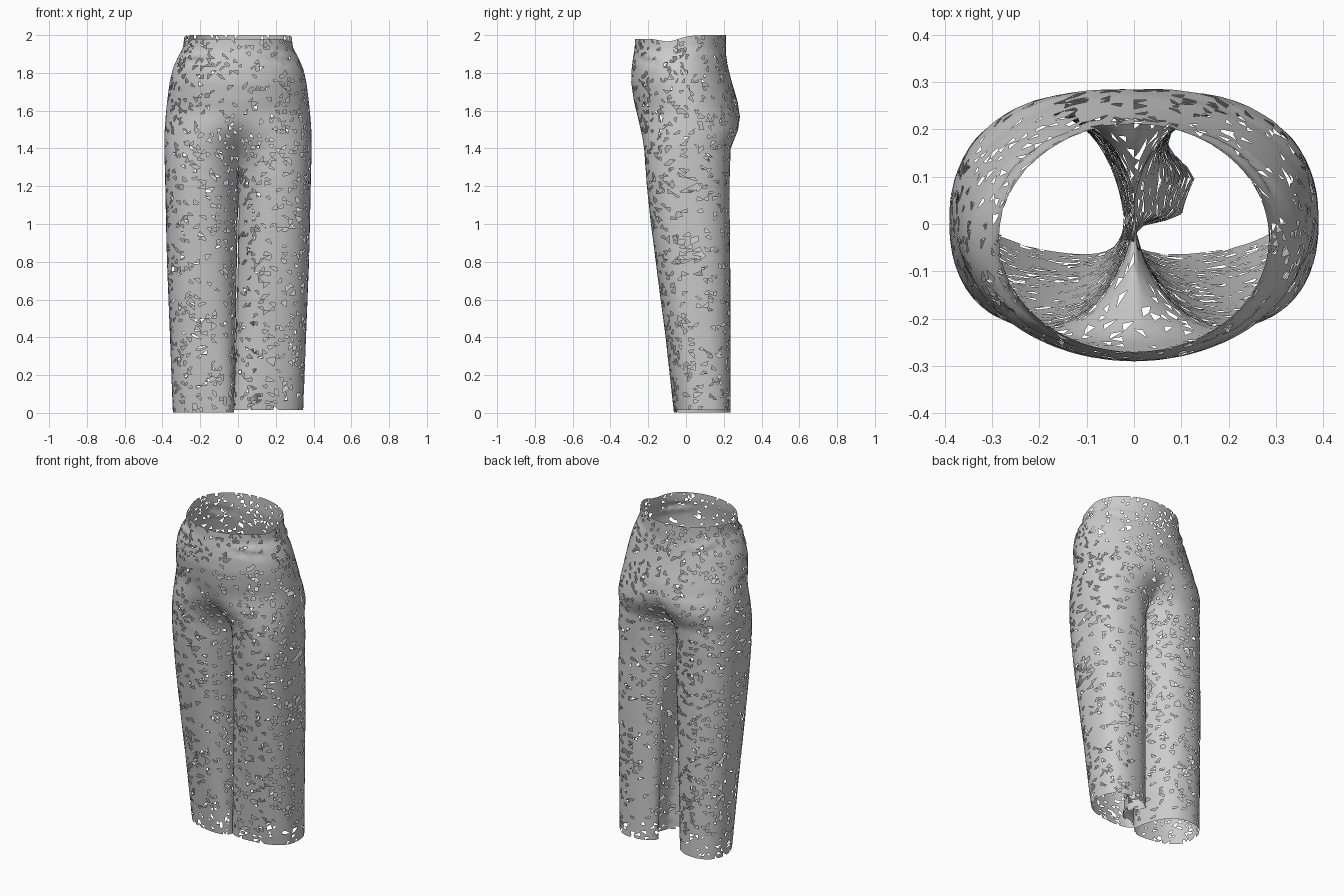
import bpy, bmesh, math, random

if "Cube" in bpy.data.objects:
    bpy.data.objects.remove(bpy.data.objects["Cube"])

random.seed(4)
U, V = 46, 96          # columns around one half, rows up the height

# height, half width, front y, back y
PROFILE = [
    (0.0, .345, -.064, .236), (0.4, .360, -.108, .235), (0.8, .376, -.160, .234),
    (1.0, .381, -.186, .232), (1.2, .385, -.207, .230), (1.4, .390, -.222, .236),
    (1.45, .390, -.229, .257), (1.5, .388, -.240, .276), (1.57, .383, -.256, .286),
    (1.65, .375, -.276, .273), (1.75, .362, -.290, .243), (1.82, .346, -.288, .225),
    (1.9, .312, -.278, .211), (1.94, .292, -.272, .211), (2.0, .285, -.270, .211)]
CROTCH = 1.25


def smooth(a, b, v):
    t = max(0.0, min(1.0, (v - a) / (b - a)))
    return t * t * (3 - 2 * t)


def section(z):
    for a, b in zip(PROFILE, PROFILE[1:]):
        if z <= b[0]:
            t = (z - a[0]) / (b[0] - a[0])
            return [p + (q - p) * t for p, q in zip(a[1:], b[1:])]
    return PROFILE[-1][1:]


def power(v, e):
    return math.copysign(abs(v) ** e, v)


def raw(u, z):
    """Blend of half a trunk ellipse and a full leg loop, x in half widths."""
    w, f, b = section(z)
    c, h = (f + b) / 2, (b - f) / 2
    s = max(0.0, min(1.0, (z - CROTCH) / .38))
    t = (1 - s) ** 1.6
    low = max(0.0, min(1.0, (1.1 - z) / 1.1))
    a = 2 * math.pi * u
    tx, ty = math.sin(math.pi * u), -math.cos(math.pi * u)
    # rounder toward the inner seam, fuller on the outside
    lx = .5 - .5 * power(math.cos(a), .88)
    ly = -power(math.sin(a), 1.12 if math.cos(a) > 0 else .8)
    seam = ((1 + math.cos(a)) / 2) ** 3          # pull toward the inner seam
    y = c + h * (ty + (ly - ty) * t) + t * seam * (.03 - .04 * low - c)
    return (tx + (lx - tx) * t) * w, y, seam, low


limits = {}


def point(u, z, side):
    key = round(z, 3)
    if key not in limits:
        ys = [raw(i / 48, key)[1] for i in range(49)]
        limits[key] = min(ys), max(ys)
    lo, hi = limits[key]
    w, f, b = section(z)
    x, y, seam, low = raw(u, z)
    y = f + (y - lo) * (b - f) / (hi - lo)
    x *= side
    x -= (.03 if side > 0 else .022) * low * seam
    # collapsed fold inside the right leg
    if side > 0:
        near = max(0.0, 1 - max(x, 0) / .24)
        x += .13 * low ** .8 * near * smooth(-.02, .02, y) * (1 - smooth(.09, .2, y))
    # gathered wrinkles below the waistband at the sides
    band = math.exp(-((z - 1.88) / .03) ** 2) * math.sin(2 * math.pi * u) ** 6
    ripple = 1 + .04 * band * math.sin(z * 95 + u * 14)
    # wavy waist rim
    rim = smooth(1.85, 2.0, z)
    dip = -.02 * (1 - smooth(-.28, .12, y)) - .022 * math.exp(-((y + .09) / .07) ** 2)
    hem = (.015 if side > 0 else .003) * (1 - smooth(0, .1, z))
    return x * ripple, y * ripple, z + rim * dip + hem


def half(bm, side):
    """One half of the trousers, trunk and leg in one sheet."""
    grid = []
    for j in range(V + 1):
        row = []
        for i in range(U + 1):
            u, z = i / U, 2 * j / V
            if 0 < i < U and 0 < j < V:
                u += random.uniform(-.25, .25) / U
                z += random.uniform(-.25, .25) * 2 / V
            row.append(bm.verts.new(point(u, z, side)))
        grid.append(row)
    for j in range(V):
        for i in range(U):
            q = [grid[j][i], grid[j][i + 1], grid[j + 1][i + 1], grid[j + 1][i]]
            if side < 0:
                q.reverse()
            if random.random() < .5:
                q = q[1:] + q[:1]
            bm.faces.new((q[0], q[1], q[2]))
            bm.faces.new((q[0], q[2], q[3]))


bm = bmesh.new()
for s in (1, -1):
    half(bm, s)
bmesh.ops.remove_doubles(bm, verts=bm.verts, dist=.0008)

# small scattered triangular holes in the cloth
holes = [f for f in bm.faces if random.random() < .12]
bmesh.ops.delete(bm, geom=holes, context='FACES')
for f in bm.faces:
    f.smooth = True

mesh = bpy.data.meshes.new("trousers")
bm.to_mesh(mesh)
bm.free()
bpy.context.collection.objects.link(bpy.data.objects.new("trousers", mesh))
